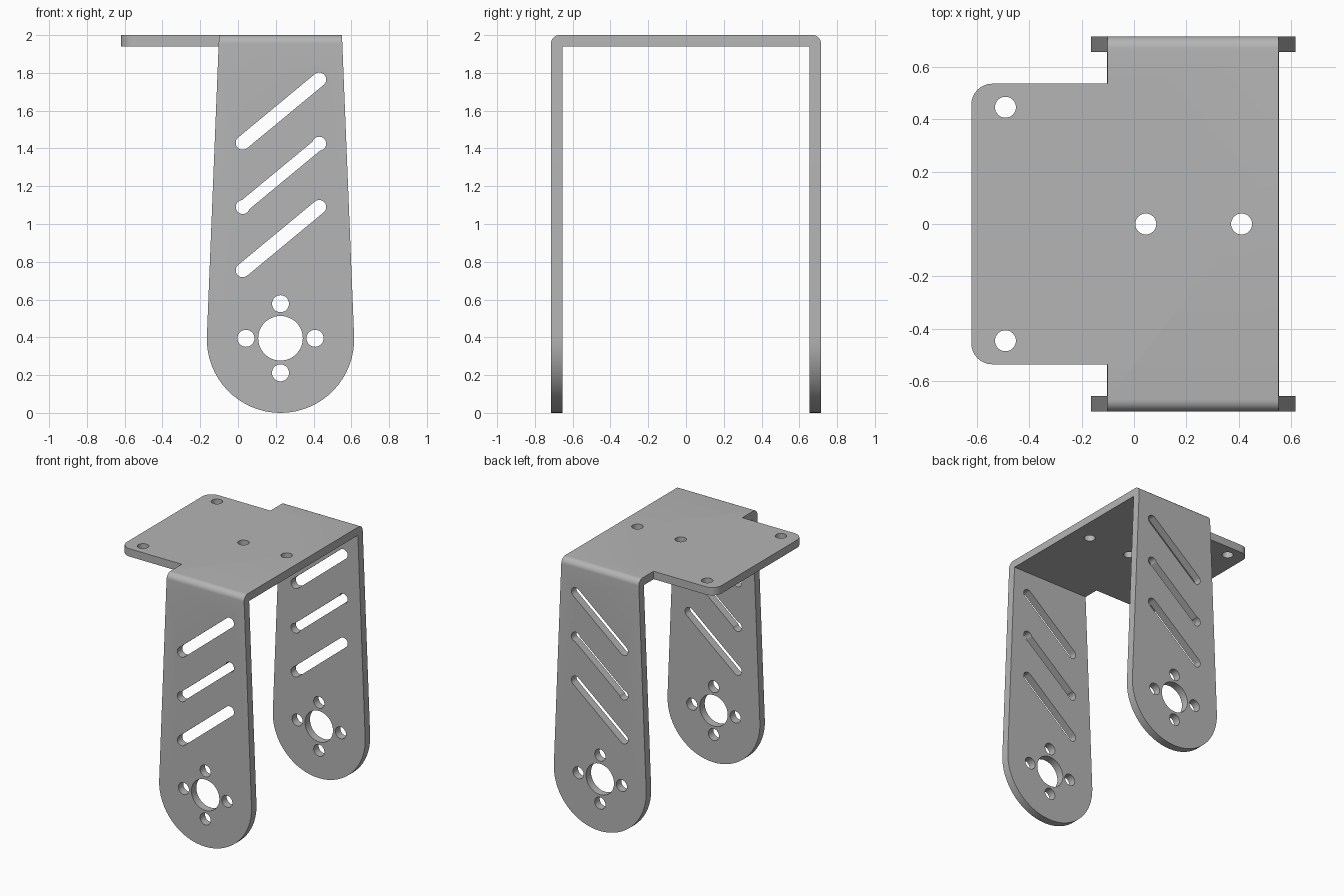
import bpy, bmesh, math
from mathutils import Vector

if "Cube" in bpy.data.objects:
    bpy.data.objects.remove(bpy.data.objects["Cube"], do_unlink=True)

THICK, HALF, TOP = 0.06, 0.715, 2.0
CX, CZ, R = 0.225, 0.39, 0.39      # centre and radius of the rounded leg ends

steel = bpy.data.materials.new("bracket grey")
steel.use_nodes = True
grey = (0.46, 0.46, 0.46, 1)
steel.diffuse_color = grey
steel.node_tree.nodes["Principled BSDF"].inputs["Base Color"].default_value = grey


def arc(cx, cy, r, start, end, n):
    """Points on an arc, angles in degrees."""
    angles = [math.radians(start + (end - start) * i / n) for i in range(n + 1)]
    return [(cx + r * math.cos(a), cy + r * math.sin(a)) for a in angles]


def prism(name, points, axis, lo, hi):
    """Extrude a 2D outline along the given axis."""
    place = {"x": lambda u, v, t: (t, u, v),
             "y": lambda u, v, t: (u, t, v),
             "z": lambda u, v, t: (u, v, t)}[axis]
    bm = bmesh.new()
    face = bm.faces.new([bm.verts.new(place(u, v, lo)) for u, v in points])
    ext = bmesh.ops.extrude_face_region(bm, geom=[face])
    moved = [g for g in ext["geom"] if isinstance(g, bmesh.types.BMVert)]
    bmesh.ops.translate(bm, verts=moved, vec=Vector(place(0, 0, hi - lo)))
    bmesh.ops.recalc_face_normals(bm, faces=bm.faces)
    mesh = bpy.data.meshes.new(name)
    bm.to_mesh(mesh)
    bm.free()
    mesh.materials.append(steel)
    obj = bpy.data.objects.new(name, mesh)
    bpy.context.collection.objects.link(obj)
    return obj


def combine(obj, other, operation):
    """Apply a boolean and discard the helper."""
    mod = obj.modifiers.new("boolean", "BOOLEAN")
    mod.operation, mod.object, mod.solver = operation, other, "EXACT"
    bpy.context.view_layer.objects.active = obj
    bpy.ops.object.modifier_apply(modifier=mod.name)
    bpy.data.objects.remove(other, do_unlink=True)


def hole(axis, u, v, r, n=32):
    lo, hi = (-1, 1) if axis == "y" else (1.8, 2.2)
    combine(bracket, prism("hole_cutter", arc(u, v, r, 0, 360, n)[:-1], axis, lo, hi),
            "DIFFERENCE")


def slot(a, b, r):
    """Cut a round-ended slot through both legs."""
    ang = math.degrees(math.atan2(b[1] - a[1], b[0] - a[0]))
    outline = arc(*b, r, ang - 90, ang + 90, 12) + arc(*a, r, ang + 90, ang + 270, 12)
    combine(bracket, prism("slot_cutter", outline, "y", -1, 1), "DIFFERENCE")


# Bent sheet: U-shaped section with rounded outer bends
bend = 0.045
inner = HALF - THICK
section = ([(inner, -0.1), (HALF, -0.1)]
           + arc(HALF - bend, TOP - bend, bend, 0, 90, 8)
           + arc(bend - HALF, TOP - bend, bend, 90, 180, 8)
           + [(-HALF, -0.1), (-inner, -0.1), (-inner, TOP - THICK), (inner, TOP - THICK)])
bracket = prism("bracket", section, "x", -0.9, 0.9)

# Trim to the tapered, round-ended leg outline
leg = [(CX + 0.325, TOP + 0.01), (CX - 0.325, TOP + 0.01)] + arc(CX, CZ, R, 178, 362, 32)
combine(bracket, prism("leg_outline", leg, "y", -1, 1), "INTERSECT")

# Mounting tab with rounded corners
tx, ty, tr = -0.62, 0.535, 0.08
tab = ([(0, -ty), (0, ty)] + arc(tx + tr, ty - tr, tr, 90, 180, 8)
       + arc(tx + tr, tr - ty, tr, 180, 270, 8))
combine(bracket, prism("mounting_tab", tab, "z", TOP - THICK, TOP), "UNION")

# Diagonal slots; the middle one is narrower with round relief ends
left, right, rise, radius = 0.025, 0.43, 0.335, 0.037
for z in (0.755, 1.09, 1.43):
    a, b = (left, z), (right, z + rise)
    if z == 1.09:
        slot(a, b, 0.031)
        hole("y", *a, radius)
        hole("y", *b, radius)
    else:
        slot(a, b, radius)

# Shaft hole and its four screw holes
hole("y", CX, CZ + 0.005, 0.118, 48)
for dx, dz in ((1, 0), (-1, 0), (0, 1), (0, -1)):
    hole("y", CX + 0.183 * dx, CZ + 0.005 + 0.183 * dz, 0.045)

# Screw holes in the top plate
for x, y in ((-0.49, 0.445), (-0.49, -0.445), (0.045, 0), (0.41, 0)):
    hole("z", x, y, 0.04)

bpy.ops.object.select_all(action="DESELECT")
bracket.select_set(True)
bpy.context.view_layer.objects.active = bracket
bpy.ops.object.shade_smooth_by_angle(angle=math.radians(30))
